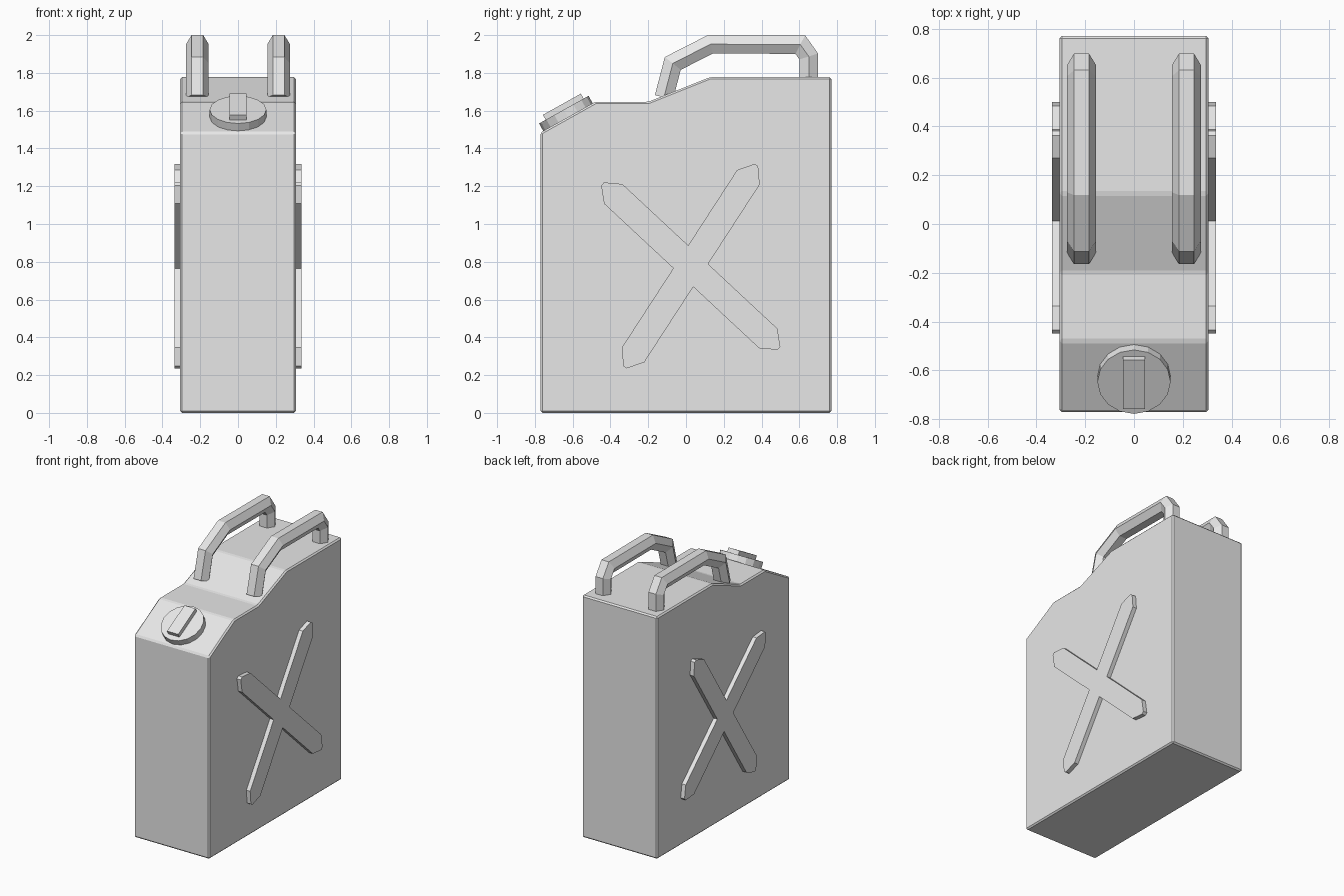
import bpy, bmesh, math
from mathutils import Vector, Matrix

cube = bpy.data.objects.get("Cube")
if cube:
    bpy.data.objects.remove(cube, do_unlink=True)

grey = bpy.data.materials.new("light_grey")
grey.use_nodes = True
grey.diffuse_color = (0.8, 0.8, 0.8, 1)
grey.node_tree.nodes["Principled BSDF"].inputs["Base Color"].default_value = (0.8, 0.8, 0.8, 1)


def finish(name, bm):
    bmesh.ops.recalc_face_normals(bm, faces=bm.faces[:])
    mesh = bpy.data.meshes.new(name)
    bm.to_mesh(mesh)
    bm.free()
    mesh.materials.append(grey)
    obj = bpy.data.objects.new(name, mesh)
    bpy.context.scene.collection.objects.link(obj)
    return obj


def loft(name, rings):
    """Closed solid through a list of matching rings of points."""
    bm = bmesh.new()
    loops = [[bm.verts.new(p) for p in ring] for ring in rings]
    for a, b in zip(loops, loops[1:]):
        for i in range(len(a)):
            j = (i + 1) % len(a)
            bm.faces.new((a[i], a[j], b[j], b[i]))
    bm.faces.new(loops[0])
    bm.faces.new(loops[-1])
    return finish(name, bm)


def prism(name, profile, x0, x1):
    return loft(name, [[(x, y, z) for y, z in profile] for x in (x0, x1)])


def mirror_x(obj):
    obj.modifiers.new("Mirror", 'MIRROR').use_axis[0] = True


# Can body: side profile with stepped shoulders, narrow chamfers
body = prism("can_body", [(-0.77, 0), (0.77, 0), (0.77, 1.777), (0.125, 1.777),
                          (-0.2, 1.647), (-0.48, 1.647), (-0.77, 1.485)], -0.306, 0.306)
bevel = body.modifiers.new("Bevel", 'BEVEL')
bevel.width = 0.01
bevel.segments = 1
bevel.limit_method = 'ANGLE'
bevel.angle_limit = math.radians(15)

# Raised cross on each side: four pointed arms around a centre
HALF, REACH, SHOULDER, TIP = 0.071, 0.638, 0.077, 0.011
centre = Vector((0.025, 0.777))
dirs = [Vector((math.cos(math.radians(a)), math.sin(math.radians(a))))
        for a in (57, 137, 237, 317)]
cross = []
for i, d in enumerate(dirs):
    side = Vector((-d.y, d.x))
    following = dirs[(i + 1) % 4]
    for along, across in ((REACH - SHOULDER, -HALF), (REACH, -TIP),
                          (REACH, TIP), (REACH - SHOULDER, HALF)):
        cross.append(centre + d * along + side * across)
    cross.append(centre + (d + following) * (HALF / d.cross(following)))
mirror_x(prism("side_cross", cross, 0.29, 0.337))

# Carrying handles: hexagonal bar swept along a mitred path
path = [Vector(p) for p in ((-0.117, 1.67), (-0.07, 1.85), (0.13, 1.952),
                            (0.605, 1.95), (0.65, 1.887), (0.65, 1.76))]
rings = []
for i, p in enumerate(path):
    before = (p - path[i - 1]).normalized() if i else (path[1] - p).normalized()
    after = (path[i + 1] - p).normalized() if i < len(path) - 1 else before
    mitre = (before + after).normalized()
    out = Vector((-mitre.y, mitre.x)) / mitre.dot(before)
    ring = []
    for k in range(6):
        a = k * math.pi / 3
        q = p + out * (0.057 * math.sin(a))
        ring.append((0.215 + 0.06 * math.cos(a), q.x, q.y))
    rings.append(ring)
mirror_x(loft("carry_handle", rings))

# Filler cap and its grip, set on the sloped front shoulder
slope = Matrix.Translation((0, -0.625, 1.566)) @ Matrix.Rotation(math.atan2(0.162, 0.29), 4, 'X')

bm = bmesh.new()
bmesh.ops.create_cone(bm, cap_ends=True, segments=16, radius1=0.15, radius2=0.15, depth=0.06,
                      matrix=slope @ Matrix.Translation((0, 0, 0.015)))
finish("filler_cap", bm)

bm = bmesh.new()
bmesh.ops.create_cube(bm, size=1, matrix=slope @ Matrix.Translation((0, 0.005, 0.055))
                      @ Matrix.Diagonal((0.09, 0.23, 0.04, 1)))
finish("cap_grip", bm)
